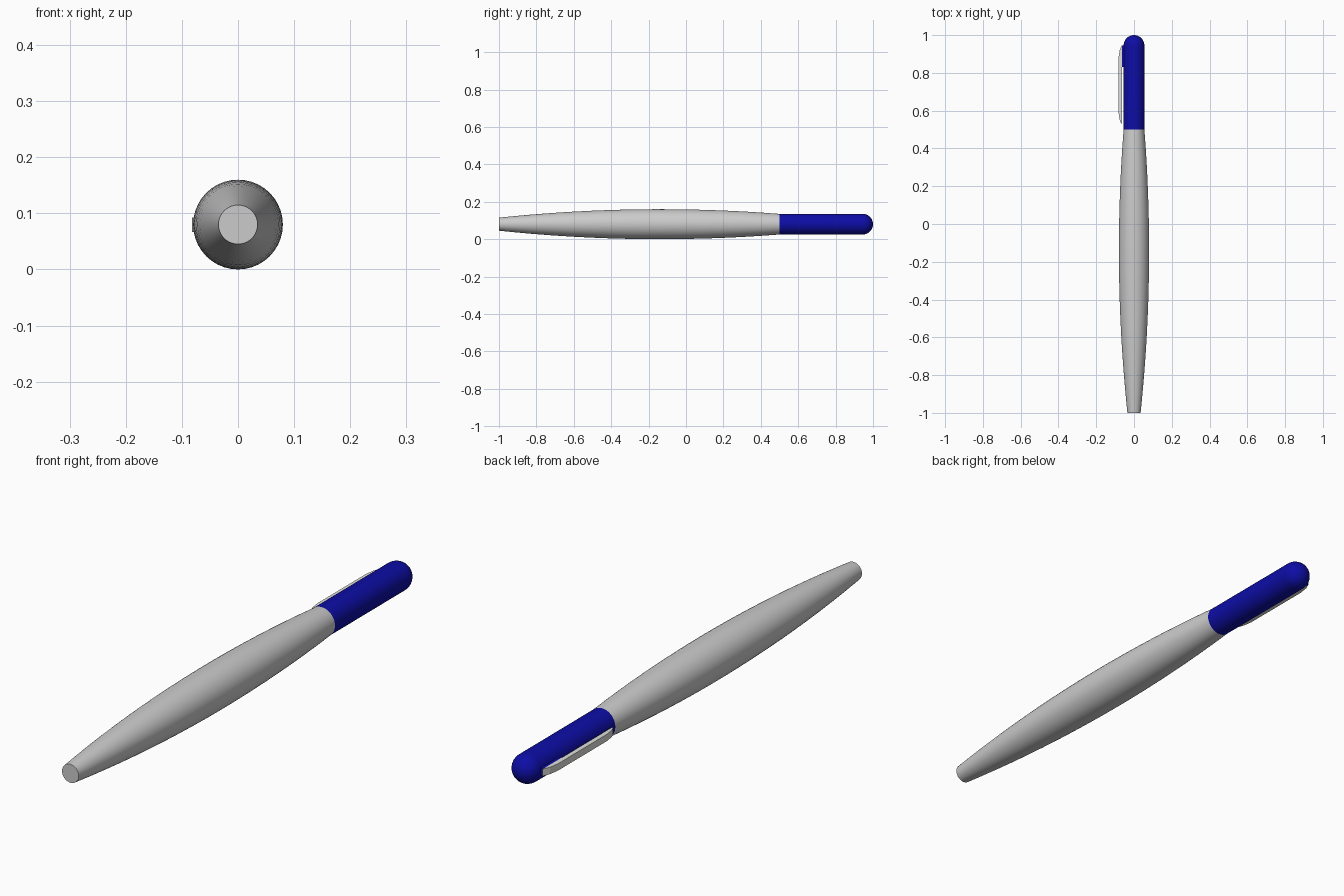
import bpy, bmesh, math
from mathutils import Vector

cube = bpy.data.objects.get("Cube")
if cube:
    bpy.data.objects.remove(cube, do_unlink=True)

AXIS_Z = 0.08      # height of the pen's centre line
CAP_R = 0.055
SIDES = 40


def material(name, rgb):
    m = bpy.data.materials.new(name)
    m.use_nodes = True
    m.diffuse_color = (*rgb, 1)
    m.node_tree.nodes["Principled BSDF"].inputs["Base Color"].default_value = (*rgb, 1)
    return m


grey = material("light grey", (0.6, 0.6, 0.6))
blue = material("deep blue", (0.004, 0.004, 0.38))
pale = material("pale metal", (0.74, 0.74, 0.72))


def finish(name, bm, mat, smooth=True):
    bmesh.ops.remove_doubles(bm, verts=bm.verts, dist=0.00001)
    bmesh.ops.recalc_face_normals(bm, faces=bm.faces)
    mesh = bpy.data.meshes.new(name)
    bm.to_mesh(mesh)
    bm.free()
    mesh.materials.append(mat)
    obj = bpy.data.objects.new(name, mesh)
    bpy.context.collection.objects.link(obj)
    if smooth:
        bpy.ops.object.select_all(action='DESELECT')
        obj.select_set(True)
        bpy.context.view_layer.objects.active = obj
        bpy.ops.object.shade_smooth_by_angle(angle=math.radians(35))
    return obj


def revolve(name, profile, mat):
    """Spin (radius, y) points around the pen's long axis."""
    bm = bmesh.new()
    verts = [bm.verts.new((r, y, AXIS_Z)) for r, y in profile]
    edges = [bm.edges.new(pair) for pair in zip(verts, verts[1:])]
    bmesh.ops.spin(bm, geom=verts + edges, cent=(0, 0, AXIS_Z), axis=(0, 1, 0),
                   angle=math.tau, steps=SIDES, use_merge=True)
    return finish(name, bm, mat)


def extrude_z(name, outline, width, mat):
    """Thicken an (x, y) outline evenly about the centre line."""
    bm = bmesh.new()
    face = bm.faces.new([bm.verts.new((x, y, AXIS_Z - width / 2)) for x, y in outline])
    new = bmesh.ops.extrude_face_region(bm, geom=[face])["geom"]
    bmesh.ops.translate(bm, vec=Vector((0, 0, width)),
                        verts=[v for v in new if isinstance(v, bmesh.types.BMVert)])
    return finish(name, bm, mat, smooth=False)


# Barrel: gently bulging body with flat ends
STEPS = 18
barrel = [(0, -1)]
for i in range(STEPS + 1):
    y = -1 + 1.5 * i / STEPS
    barrel.append((0.08 - 0.061 * (y + 0.14) ** 2, y))
barrel.append((0, 0.5))
revolve("barrel", barrel, grey)

# Cap: straight tube with a rounded end
cap = [(0, 0.5), (CAP_R, 0.5)]
for i in range(11):
    a = math.pi / 2 * i / 10
    cap.append((CAP_R * math.cos(a), 1 - CAP_R + CAP_R * math.sin(a)))
revolve("cap", cap, blue)

# Clip: slim bar with sloped ends beside the cap
extrude_z("clip", [(-0.064, 0.947), (-0.076, 0.92), (-0.082, 0.88), (-0.082, 0.59),
                   (-0.077, 0.555), (-0.069, 0.533), (-0.064, 0.533)], 0.026, pale)

# Mount joining the clip to the cap
extrude_z("clip_mount", [(-0.05, 0.945), (-0.064, 0.945),
                         (-0.064, 0.83), (-0.05, 0.83)], 0.026, blue)
